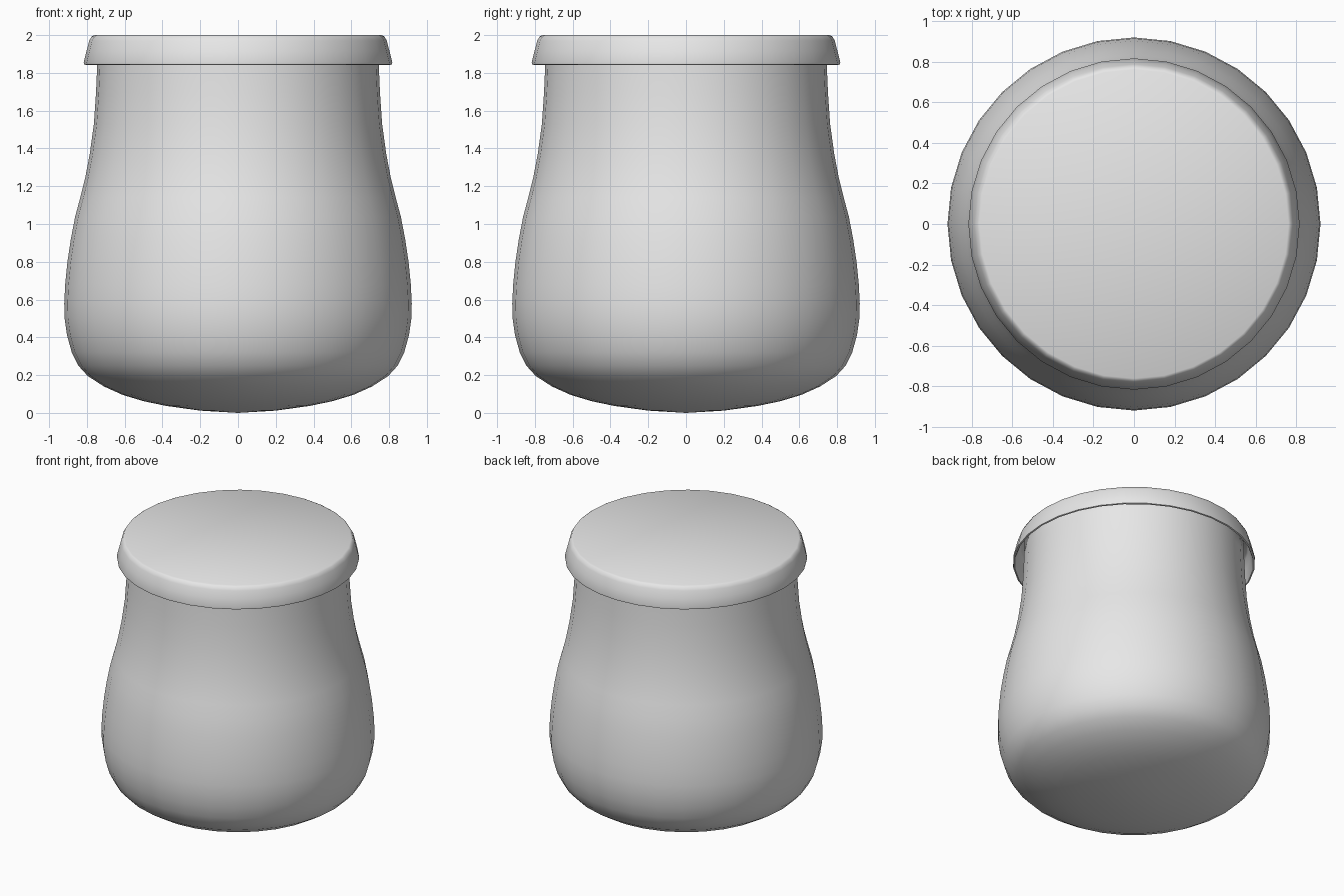
import bpy
import bmesh
import math

SIDES = 32

cube = bpy.data.objects.get("Cube")
if cube:
    bpy.data.objects.remove(cube, do_unlink=True)

# One plain grey for the whole jar
grey = bpy.data.materials.new("light grey")
grey.use_nodes = True
colour = (0.8, 0.8, 0.8, 1)
grey.diffuse_color = colour
grey.node_tree.nodes["Principled BSDF"].inputs["Base Color"].default_value = colour


def lathe(name, profile, sharp_angle):
    """Turn a (radius, height) profile around the z axis."""
    bm = bmesh.new()
    verts = [bm.verts.new((r, 0, z)) for r, z in profile]
    edges = [bm.edges.new(pair) for pair in zip(verts, verts[1:])]
    bmesh.ops.spin(bm, geom=verts + edges, axis=(0, 0, 1), cent=(0, 0, 0),
                   angle=math.tau, steps=SIDES)
    bmesh.ops.remove_doubles(bm, verts=bm.verts[:], dist=0.0005)
    bmesh.ops.recalc_face_normals(bm, faces=bm.faces[:])
    mesh = bpy.data.meshes.new(name)
    bm.to_mesh(mesh)
    bm.free()
    mesh.materials.append(grey)
    obj = bpy.data.objects.new(name, mesh)
    bpy.context.collection.objects.link(obj)
    bpy.ops.object.select_all(action="DESELECT")
    obj.select_set(True)
    bpy.context.view_layer.objects.active = obj
    bpy.ops.object.shade_smooth_by_angle(angle=math.radians(sharp_angle))
    return obj


# Pot-bellied body with a rounded bottom, open under the lid
body = lathe("jar_body", [
    (0, 0), (0.2, 0.012), (0.38, 0.037), (0.5, 0.062), (0.61, 0.095),
    (0.71, 0.14), (0.795, 0.195), (0.845, 0.25), (0.88, 0.32),
    (0.905, 0.41), (0.918, 0.5), (0.92, 0.58), (0.915, 0.68),
    (0.903, 0.8), (0.885, 0.92), (0.862, 1.04), (0.835, 1.14),
    (0.81, 1.24), (0.785, 1.37), (0.763, 1.53), (0.752, 1.69),
    (0.745, 1.85), (0.743, 1.97),
], 60)
wall = body.modifiers.new("wall", "SOLIDIFY")
wall.thickness = 0.015
wall.offset = -1

# Hollow cap with a flared skirt and softened top edge
lathe("jar_lid", [
    (0, 2), (0.762, 2), (0.775, 1.993), (0.788, 1.97), (0.802, 1.915),
    (0.817, 1.856), (0.815, 1.845), (0.805, 1.842), (0.798, 1.855),
    (0.785, 1.915), (0.772, 1.965), (0.76, 1.98), (0, 1.98),
], 60)
